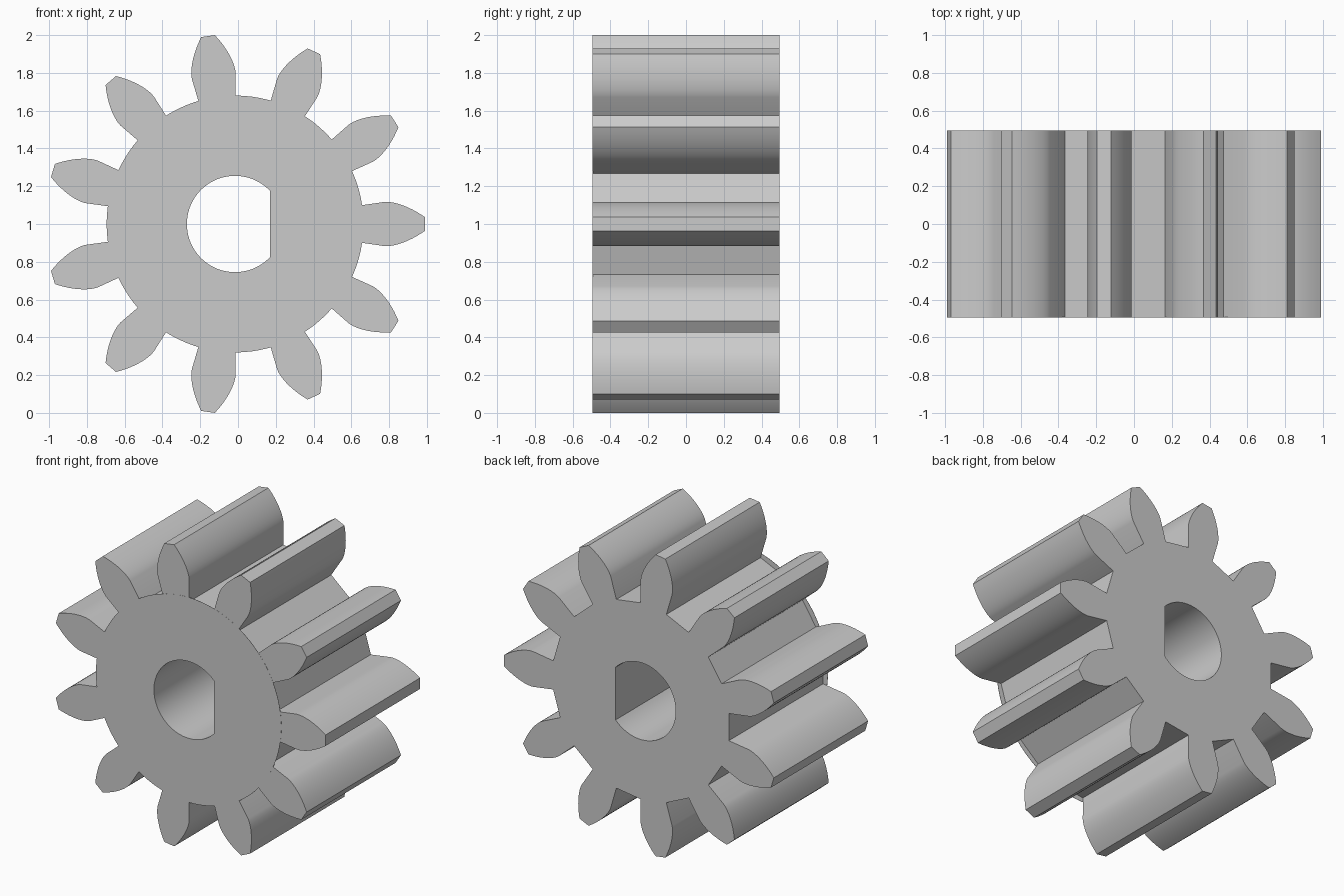
import bpy, bmesh, math
from math import sin, cos, pi, atan, sqrt, acos

cube = bpy.data.objects.get("Cube")
if cube:
    bpy.data.objects.remove(cube, do_unlink=True)

TEETH = 11
TIP, BASE, ROOT, HUB = 1.0055, 0.80, 0.651, 0.68
TOOTH_ANGLE = pi / (2 * TEETH) + 0.004    # half angle of a tooth at its base
HALF = 0.494                      # half of the gear width
CENTRE_X, CENTRE_Z = -0.0156, 1.0
BORE, FLAT = 0.255, 0.186         # shaft hole radius, distance to its flat

# Single flat material
grey = bpy.data.materials.new("light_grey")
grey.use_nodes = True
colour = (0.6, 0.6, 0.6, 1)
grey.diffuse_color = colour
grey.node_tree.nodes["Principled BSDF"].inputs["Base Color"].default_value = colour


def polar(r, a):
    return (r * cos(a), r * sin(a))


def tooth_flank(steps=10):
    """Radius and half angle pairs: radial below the base circle, involute above."""
    flank = [(ROOT, TOOTH_ANGLE)]
    for i in range(steps + 1):
        r = BASE + (TIP - BASE) * i / steps
        t = sqrt(max((r / BASE) ** 2 - 1, 0))
        flank.append((r, TOOTH_ANGLE - (t - atan(t))))
    return flank


def gear_outline():
    flank = tooth_flank()
    points = []
    for k in range(TEETH):
        mid = 2 * pi * k / TEETH
        points += [polar(r, mid - a) for r, a in flank]
        points += [polar(r, mid + a) for r, a in reversed(flank)]
    return points


def circle(radius, count=96):
    return [polar(radius, 2 * pi * i / count) for i in range(count)]


def d_bore(count=64):
    """Round shaft hole closed by a flat on the +x side."""
    start = acos(FLAT / BORE)
    span = 2 * (pi - start)
    return [polar(BORE, start + span * i / count) for i in range(count + 1)]


def prism(name, outlines, front, back):
    """Fill nested outlines in the xz plane and extrude them along y."""
    bm = bmesh.new()
    edges = []
    for outline in outlines:
        verts = [bm.verts.new((x + CENTRE_X, front, z + CENTRE_Z)) for x, z in outline]
        edges += [bm.edges.new((v, verts[i - 1])) for i, v in enumerate(verts)]
    bmesh.ops.triangle_fill(bm, edges=edges, use_beauty=True)
    grown = bmesh.ops.extrude_face_region(bm, geom=bm.faces[:], use_keep_orig=True)
    moved = [g for g in grown["geom"] if isinstance(g, bmesh.types.BMVert)]
    bmesh.ops.translate(bm, verts=moved, vec=(0, back - front, 0))
    bmesh.ops.recalc_face_normals(bm, faces=bm.faces[:])
    mesh = bpy.data.meshes.new(name)
    bm.to_mesh(mesh)
    bm.free()
    mesh.materials.append(grey)
    obj = bpy.data.objects.new(name, mesh)
    bpy.context.collection.objects.link(obj)
    bpy.ops.object.select_all(action='DESELECT')
    obj.select_set(True)
    bpy.context.view_layer.objects.active = obj
    bpy.ops.object.shade_smooth_by_angle(angle=math.radians(30))


# Toothed body, then the thin round plate that closes the tooth gaps in front
prism("gear_body", [gear_outline(), d_bore()], -HALF, HALF)
prism("front_plate", [circle(HUB), d_bore()], -HALF - 0.0007, -HALF + 0.0007)
